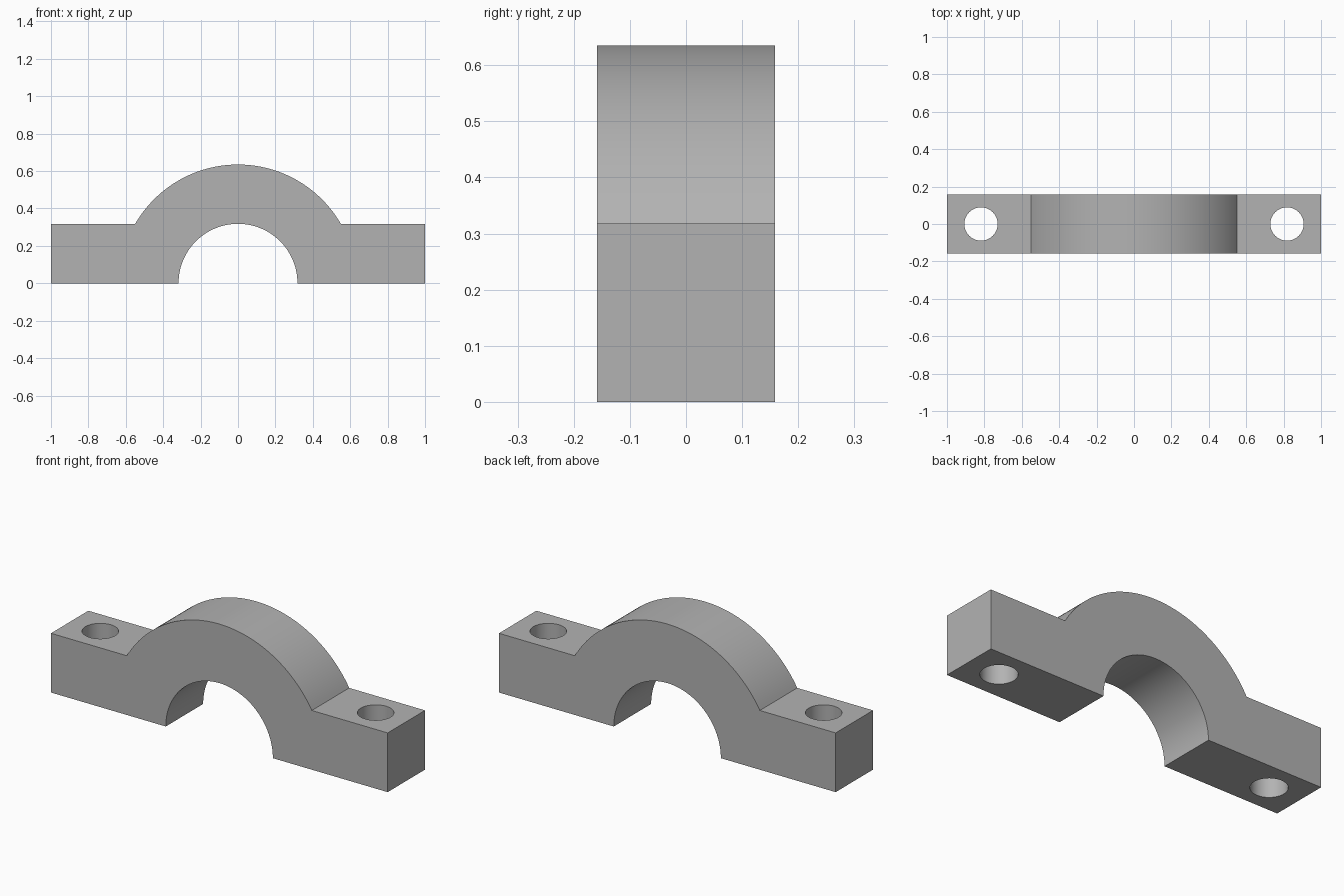
import bpy, bmesh
from math import sin, cos, asin, pi, radians

cube = bpy.data.objects.get("Cube")
if cube:
    bpy.data.objects.remove(cube, do_unlink=True)

OUTER, INNER, FLANGE = 0.635, 0.318, 0.318   # arch radii, flange height
DEPTH, HOLE_X, HOLE_R = 0.317, 0.818, 0.089

grey = bpy.data.materials.new("plain grey")
grey.use_nodes = True
colour = (0.45, 0.45, 0.45, 1)
grey.diffuse_color = colour
grey.node_tree.nodes["Principled BSDF"].inputs["Base Color"].default_value = colour


def arc(radius, start, end, steps):
    """Points on an arc about the bore axis, as (x, z)."""
    angles = [start + (end - start) * i / steps for i in range(steps + 1)]
    return [(radius * cos(a), radius * sin(a)) for a in angles]


# Cap profile: bore arch, right flange, outer arch, left flange
join = asin(FLANGE / OUTER)
profile = (arc(INNER, pi, 0, 64) + [(1, 0), (1, FLANGE)]
           + arc(OUTER, join, pi - join, 64) + [(-1, FLANGE), (-1, 0)])

bm = bmesh.new()
face = bm.faces.new([bm.verts.new((x, -DEPTH / 2, z)) for x, z in profile])
extruded = bmesh.ops.extrude_face_region(bm, geom=[face], use_keep_orig=True)
new_verts = [g for g in extruded["geom"] if isinstance(g, bmesh.types.BMVert)]
bmesh.ops.translate(bm, verts=new_verts, vec=(0, DEPTH, 0))
bmesh.ops.recalc_face_normals(bm, faces=bm.faces)
mesh = bpy.data.meshes.new("bearing_cap")
bm.to_mesh(mesh)
bm.free()
cap = bpy.data.objects.new("bearing_cap", mesh)
bpy.context.collection.objects.link(cap)
mesh.materials.append(grey)

# Bolt holes through both flanges
for side, sign in (("left", 1), ("right", -1)):
    bpy.ops.mesh.primitive_cylinder_add(vertices=48, radius=HOLE_R, depth=1,
                                        location=(sign * HOLE_X, 0, FLANGE / 2))
    cutter = bpy.context.object
    cutter.name = side + "_bolt_hole_cutter"
    cutter.hide_render = True
    cutter.data.materials.append(grey)
    hole = cap.modifiers.new(side + "_bolt_hole", 'BOOLEAN')
    hole.operation = 'DIFFERENCE'
    hole.solver = 'EXACT'
    hole.object = cutter
    bpy.context.view_layer.objects.active = cap
    bpy.ops.object.modifier_apply(modifier=hole.name)
    bpy.data.objects.remove(cutter, do_unlink=True)

# Smooth arcs with crisp edges
bpy.ops.object.select_all(action='DESELECT')
cap.select_set(True)
bpy.context.view_layer.objects.active = cap
bpy.ops.object.shade_smooth_by_angle(angle=radians(30))
